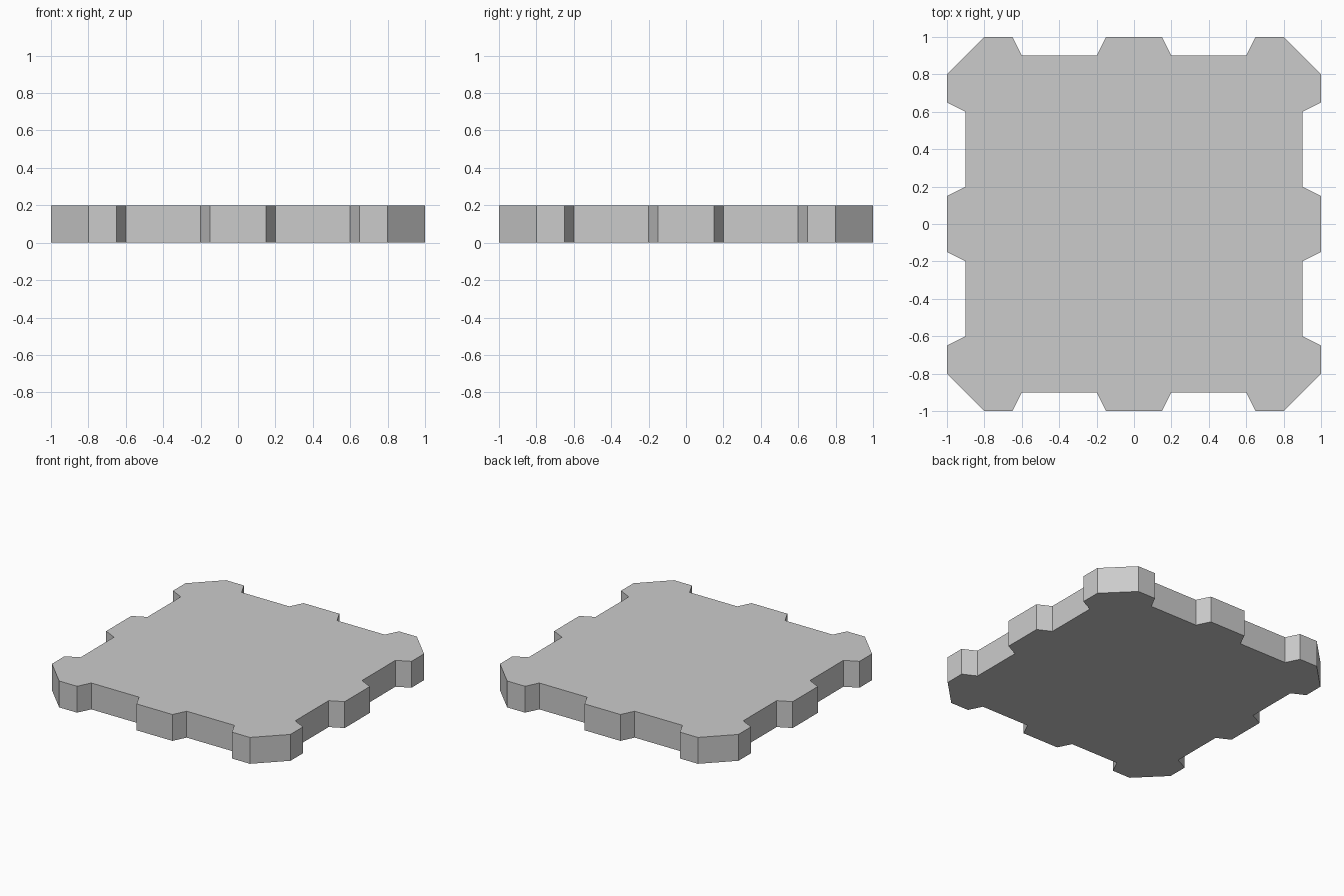
import bpy, bmesh

if "Cube" in bpy.data.objects:
    bpy.data.objects.remove(bpy.data.objects["Cube"])

HEIGHT = 0.2

# One edge of the outline (front side, left to right), corner chamfer to chamfer
side = [(-0.8, -1), (-0.65, -1), (-0.6, -0.9), (-0.2, -0.9), (-0.15, -1),
        (0.15, -1), (0.2, -0.9), (0.6, -0.9), (0.65, -1), (0.8, -1)]

# Repeat the edge around four sides by quarter turns
outline = []
pts = side
for _ in range(4):
    outline += pts
    pts = [(-y, x) for x, y in pts]

# Extrude the outline into a flat slab
bm = bmesh.new()
base = bm.faces.new([bm.verts.new((x, y, 0)) for x, y in outline])
extruded = bmesh.ops.extrude_face_region(bm, geom=[base], use_keep_orig=True)
top = [g for g in extruded["geom"] if isinstance(g, bmesh.types.BMVert)]
bmesh.ops.translate(bm, verts=top, vec=(0, 0, HEIGHT))
bmesh.ops.recalc_face_normals(bm, faces=bm.faces)

mesh = bpy.data.meshes.new("notched_floor_tile")
bm.to_mesh(mesh)
bm.free()
bpy.context.collection.objects.link(bpy.data.objects.new("notched_floor_tile", mesh))
